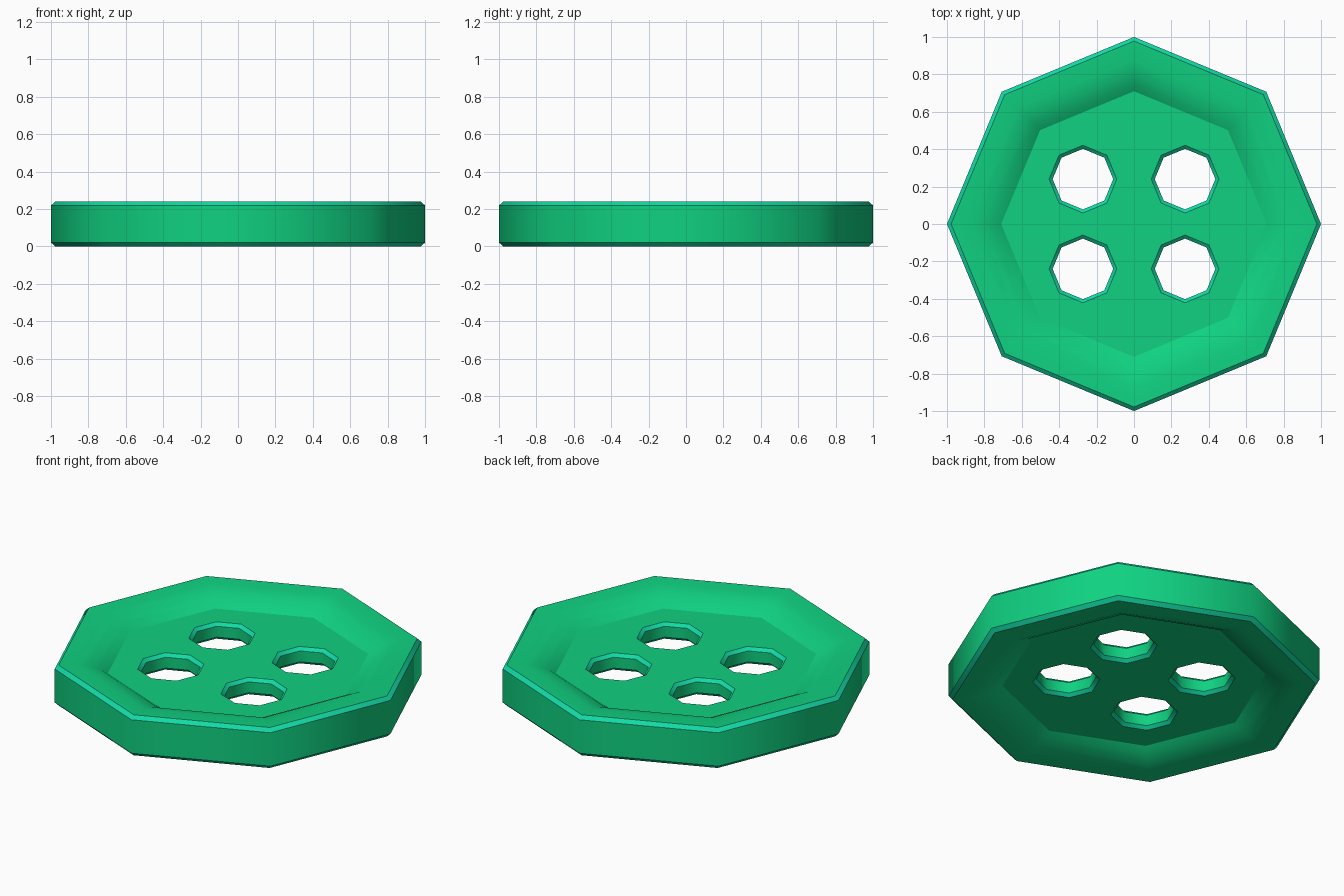
import bpy, bmesh, math

if "Cube" in bpy.data.objects:
    bpy.data.objects.remove(bpy.data.objects["Cube"])

H = 0.24          # full thickness
SIDES = 8
MID = H / 2


def material(name, rgb):
    m = bpy.data.materials.new(name)
    m.diffuse_color = (*rgb, 1)
    m.use_nodes = True
    m.node_tree.nodes["Principled BSDF"].inputs["Base Color"].default_value = m.diffuse_color
    return m


bm = bmesh.new()


def ring(r, z, cx=0.0, cy=0.0):
    return [bm.verts.new((cx + r * math.cos(math.tau * i / SIDES),
                          cy + r * math.sin(math.tau * i / SIDES), z))
            for i in range(SIDES)]


def loop_edges(loop):
    return [bm.edges.get((loop[i], loop[(i + 1) % SIDES])) for i in range(SIDES)]


def lathe(profile, sharp, trim, cx=0.0, cy=0.0):
    """Eight-sided skin through (radius, z) points; trim lists the bevel bands."""
    loops = [ring(r, z, cx, cy) for r, z in profile]
    for k in range(len(loops) - 1):
        a, b = loops[k], loops[k + 1]
        for i in range(SIDES):
            j = (i + 1) % SIDES
            f = bm.faces.new((a[i], a[j], b[j], b[i]))
            f.material_index = 1 if k in trim else 0
    for k in sharp:
        for e in loop_edges(loops[k]):
            e.smooth = False
    return loop_edges(loops[0]), loop_edges(loops[-1])


# Outer body: dished rim above, bevelled wall, mirrored dish below
upper = [(0.71, 0.17), (0.75, 0.195), (0.81, 0.222), (0.88, 0.237),
         (0.978, H), (1.0, H - 0.021)]
profile = upper + [(r, H - z) for r, z in reversed(upper)]
top_edges, bottom_edges = lathe(profile, (0, 4, 5, 6, 7, 11), (4, 6))

# Four thread holes with bevelled lips
hole = [(0.181, 0.17), (0.162, 0.152), (0.162, H - 0.152), (0.181, H - 0.17)]
for sx in (-1, 1):
    for sy in (-1, 1):
        t, b = lathe(hole, (0, 1, 2, 3), (0, 2), sx * 0.273, sy * 0.24)
        top_edges += t
        bottom_edges += b

# Flat floors of both dishes, filled around the holes
for edges, nz in ((top_edges, 1), (bottom_edges, -1)):
    bmesh.ops.triangle_fill(bm, use_beauty=True, use_dissolve=False,
                            edges=edges, normal=(0, 0, nz))

bmesh.ops.recalc_face_normals(bm, faces=bm.faces[:])
for f in bm.faces:
    f.smooth = True

mesh = bpy.data.meshes.new("button")
bm.to_mesh(mesh)
bm.free()
mesh.materials.append(material("green", (0.005, 0.64, 0.22)))
mesh.materials.append(material("teal green trim", (0.006, 0.70, 0.38)))
button = bpy.data.objects.new("button", mesh)
bpy.context.collection.objects.link(button)
